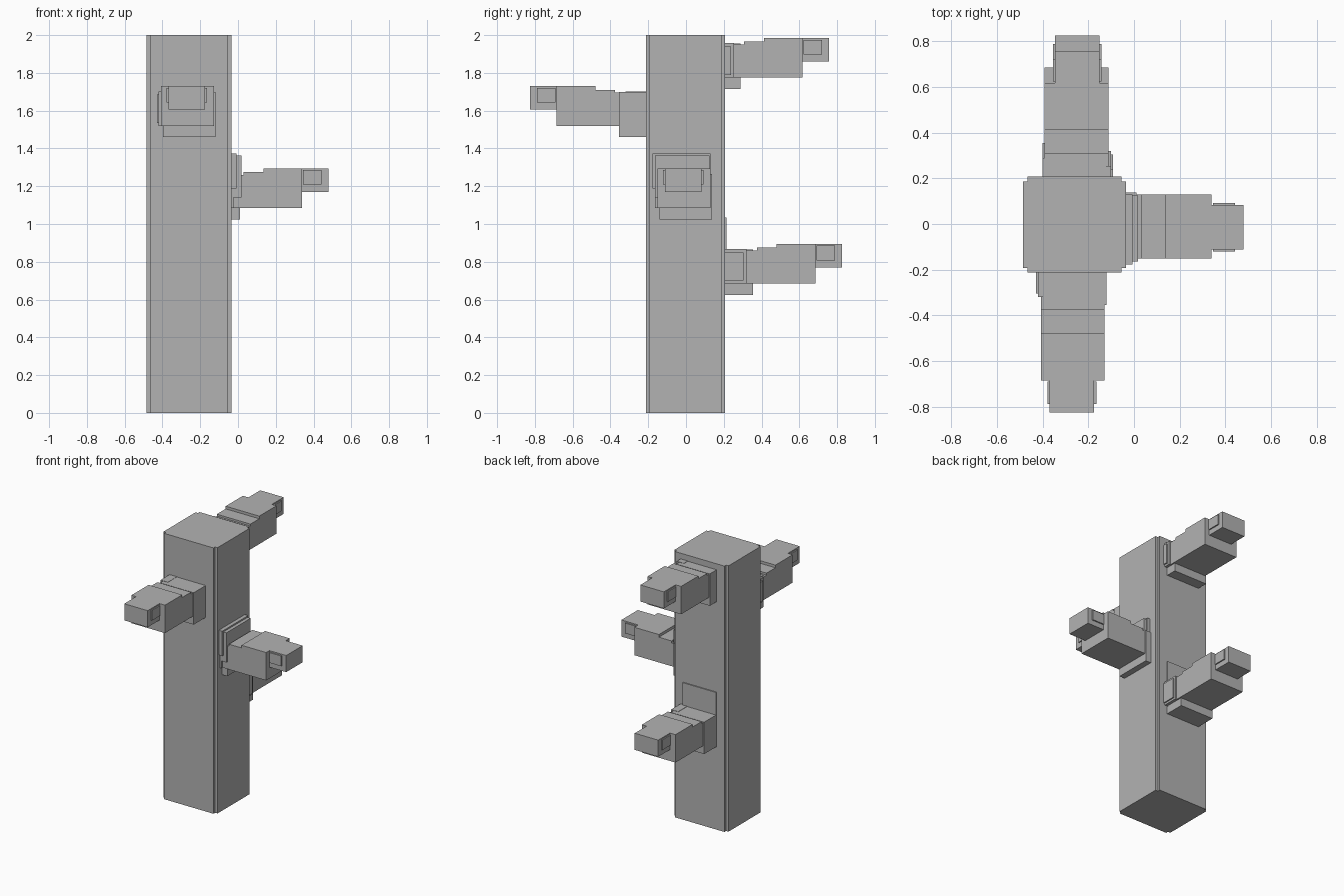
import bpy
import bmesh
import math
from mathutils import Matrix, Vector

cube = bpy.data.objects.get("Cube")
if cube:
    bpy.data.objects.remove(cube, do_unlink=True)

grey = bpy.data.materials.new("plain grey")
grey.use_nodes = True
grey.diffuse_color = (0.45, 0.45, 0.45, 1)
grey.node_tree.nodes["Principled BSDF"].inputs["Base Color"].default_value = (0.45, 0.45, 0.45, 1)


def finish(name, bm, matrix=Matrix.Identity(4)):
    bm.transform(matrix)
    bmesh.ops.recalc_face_normals(bm, faces=bm.faces)
    mesh = bpy.data.meshes.new(name)
    bm.to_mesh(mesh)
    bm.free()
    mesh.materials.append(grey)
    obj = bpy.data.objects.new(name, mesh)
    bpy.context.collection.objects.link(obj)
    return obj


def box(name, x, y, z, matrix=Matrix.Identity(4)):
    """Box given by its (low, high) range on each axis."""
    bm = bmesh.new()
    bmesh.ops.create_cube(bm, size=1)
    for v in bm.verts:
        v.co = Vector([r[0] if c < 0 else r[1] for c, r in zip(v.co, (x, y, z))])
    return finish(name, bm, matrix)


def prism(name, outline, direction, matrix=Matrix.Identity(4)):
    """Extrude a flat outline along a direction."""
    bm = bmesh.new()
    face = bm.faces.new([bm.verts.new(p) for p in outline])
    result = bmesh.ops.extrude_face_region(bm, geom=[face])
    verts = [g for g in result["geom"] if isinstance(g, bmesh.types.BMVert)]
    bmesh.ops.translate(bm, verts=verts, vec=direction)
    return finish(name, bm, matrix)


# Post: square column with a small notch along each vertical corner
X0, X1, Y0, Y1, N = -0.485, -0.035, -0.213, 0.207, 0.02
post = [(X0, Y0 + N), (X0 + N, Y0 + N), (X0 + N, Y0), (X1 - N, Y0),
        (X1 - N, Y0 + N), (X1, Y0 + N), (X1, Y1 - N), (X1 - N, Y1 - N),
        (X1 - N, Y1), (X0 + N, Y1), (X0 + N, Y1 - N), (X0, Y1 - N)]
prism("post", [(x, y, 0) for x, y in post], (0, 0, 2))

# Arm profile: outward distance and height, stepped up towards the tip
PROFILE = [(0.2, 0.685), (0.685, 0.685), (0.685, 0.895), (0.48, 0.895),
           (0.48, 0.875), (0.375, 0.875), (0.375, 0.86), (0.2, 0.86)]


def arm(name, angle, outward, height, sideways=0):
    m = (Matrix.Translation((-0.26, 0, height))
         @ Matrix.Rotation(math.radians(angle), 4, "Z")
         @ Matrix.Translation((sideways, outward, 0)))
    prism(name + "_body", [(-0.132, u, z) for u, z in PROFILE], (0.28, 0, 0), m)
    box(name + "_base", (-0.14, 0.138), (0.18, 0.355), (0.625, 0.865), m)
    # Layered cover on one side, next to the post
    box(name + "_cover", (0.1, 0.16), (0.18, 0.32), (0.685, 0.867), m)
    box(name + "_cover_plate", (0.1, 0.169), (0.18, 0.305), (0.7, 0.85), m)
    # Tip with a thin plate on both sides
    box(name + "_tip", (-0.086, 0.109), (0.6, 0.825), (0.77, 0.895), m)
    for side, x in (("left", (-0.095, -0.08)), ("right", (0.1, 0.118))):
        box(f"{name}_tip_plate_{side}", x, (0.69, 0.788), (0.808, 0.885), m)


arm("upper_back_arm", 0, -0.067, 1.09)
arm("lower_back_arm", 0, 0, 0)
arm("front_arm", 180, 0, 0.835)
arm("side_arm", -90, -0.085, 0.4, 0.003)

# Mounting panels on the post
box("back_panel", (-0.4, -0.12), (0.18, 0.215), (0.68, 1.035))
box("side_panel", (-0.06, 0.018), (-0.165, 0.125), (1.14, 1.362))
box("side_panel_backing", (-0.06, -0.007), (-0.178, 0.13), (1.187, 1.373))
